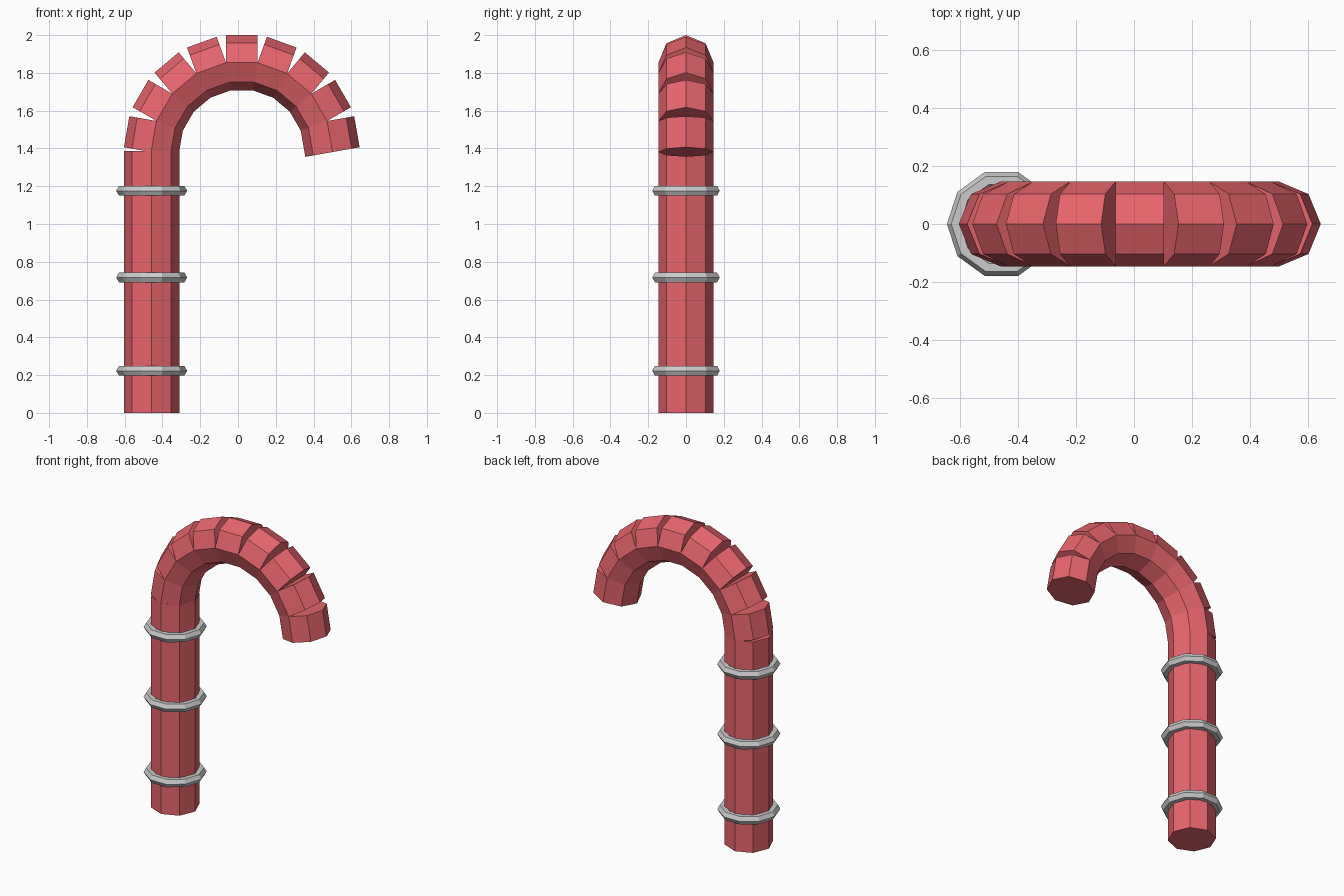
import bpy
import math

if "Cube" in bpy.data.objects:
    bpy.data.objects.remove(bpy.data.objects["Cube"])

SHAFT_X = -0.457
SIDES, RADIUS = 8, 0.146
ARC_X, ARC_Z, ARC_R = 0.02, 1.382, 0.473

red = bpy.data.materials.new("red")
red.diffuse_color = (0.8, 0.13, 0.15, 1)
red.use_nodes = True
red.node_tree.nodes["Principled BSDF"].inputs["Base Color"].default_value = red.diffuse_color


def red_cylinder(name, length, location, tilt=0.0):
    bpy.ops.mesh.primitive_cylinder_add(vertices=SIDES, radius=RADIUS, depth=length,
                                        location=location, rotation=(0, tilt, 0))
    obj = bpy.context.object
    obj.name = name
    obj.data.materials.append(red)
    return obj


# straight shaft
red_cylinder("shaft", 1.386, (SHAFT_X, 0, 0.693))

# curved hook: nine straight blocks, each turned 20 degrees further
step = math.radians(20)
block_length = 2 * ARC_R * math.tan(step / 2)
for i in range(9):
    a = (i - 4) * step
    red_cylinder(f"hook_segment_{i + 1}", block_length,
                 (ARC_X + ARC_R * math.sin(a), 0, ARC_Z - 0.001 + ARC_R * math.cos(a) - 0.0),
                 math.pi / 2 + a)

# rings around the shaft
for i, z in enumerate((0.223, 0.717, 1.176)):
    bpy.ops.mesh.primitive_torus_add(major_segments=10, minor_segments=6,
                                     major_radius=0.158, minor_radius=0.03,
                                     location=(SHAFT_X, 0, z))
    bpy.context.object.name = f"ring_{i + 1}"
